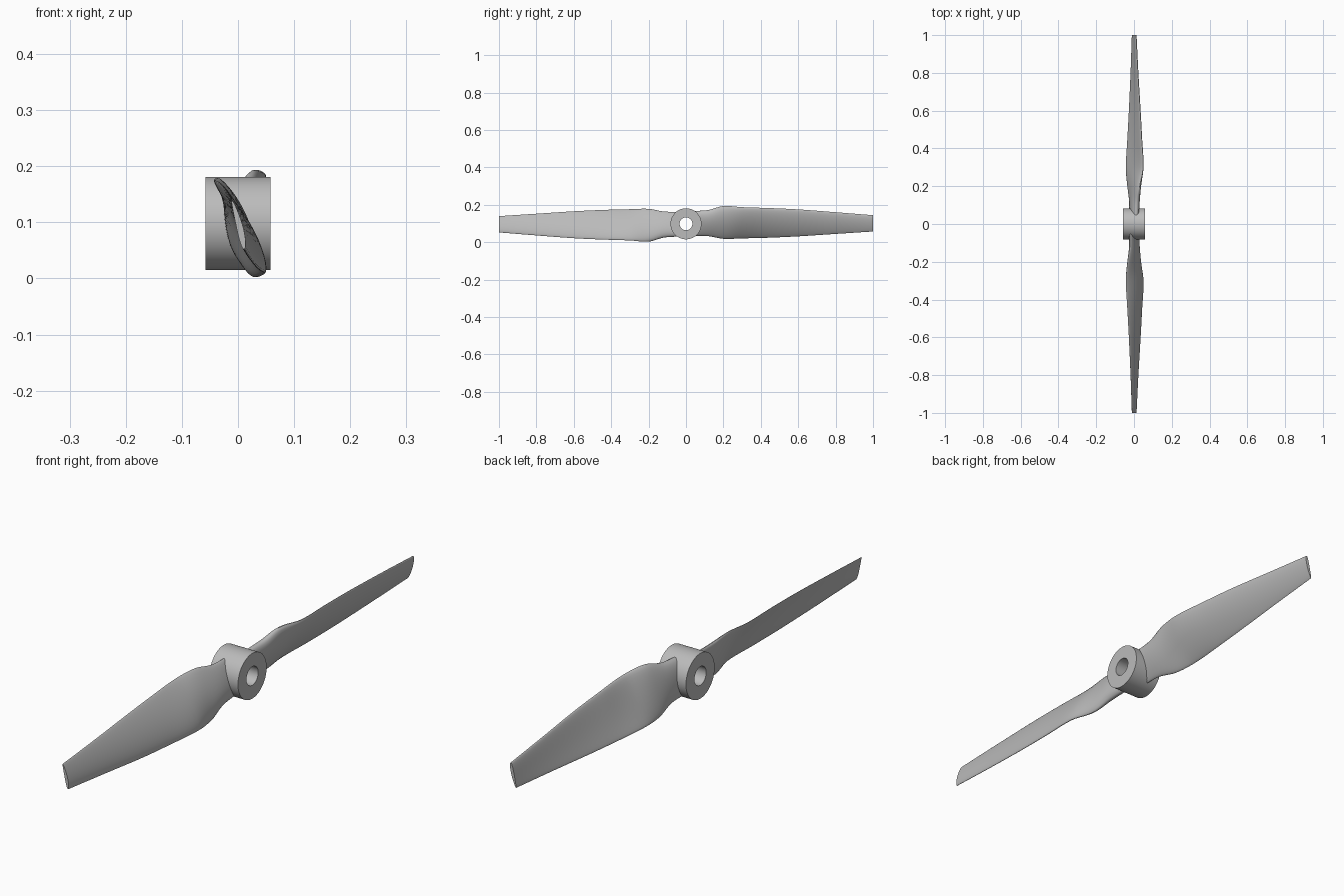
import bpy, bmesh, math
from mathutils import Matrix, Vector

if "Cube" in bpy.data.objects:
    bpy.data.objects.remove(bpy.data.objects["Cube"], do_unlink=True)

AXIS_Z = 0.098
grey = bpy.data.materials.new("satin grey")
grey.use_nodes = True
colour = (0.5, 0.5, 0.5, 1)
grey.diffuse_color = colour
grey.node_tree.nodes["Principled BSDF"].inputs["Base Color"].default_value = colour


def finish(bm, name, turn=0.0):
    """Turn the part about the shaft, lift it to the shaft height and smooth it."""
    bm.transform(Matrix.Translation((0, 0, AXIS_Z)) @ Matrix.Rotation(turn, 4, "X"))
    bmesh.ops.recalc_face_normals(bm, faces=bm.faces[:])
    mesh = bpy.data.meshes.new(name)
    bm.to_mesh(mesh)
    bm.free()
    mesh.materials.append(grey)
    obj = bpy.data.objects.new(name, mesh)
    bpy.context.collection.objects.link(obj)
    bpy.ops.object.select_all(action="DESELECT")
    obj.select_set(True)
    bpy.context.view_layer.objects.active = obj
    bpy.ops.object.shade_smooth_by_angle(angle=math.radians(40))


def loft(bm, rings, closed):
    """Skin rings of points, either capped or joined end to end."""
    loops = [[bm.verts.new(p) for p in ring] for ring in rings]
    n = len(loops[0])
    pairs = list(zip(loops, loops[1:]))
    if closed:
        pairs.append((loops[-1], loops[0]))
    else:
        bm.faces.new(loops[0])
        bm.faces.new(loops[-1])
    for a, b in pairs:
        for i in range(n):
            j = (i + 1) % n
            bm.faces.new((a[i], a[j], b[j], b[i]))


# Hub: a bored cylinder along x
bm = bmesh.new()
profile = [(-0.058, 0.083), (0.058, 0.083), (0.058, 0.034), (-0.058, 0.034)]
angles = [math.tau * i / 64 for i in range(64)]
loft(bm, [[(x, r * math.cos(a), r * math.sin(a)) for a in angles] for x, r in profile], True)
finish(bm, "hub")

# Blade stations: radius, trailing edge x z, leading edge x z, thickness, camber
STATIONS = [
    (0.045, -0.020, 0.064, 0.014, -0.068, 0.042, 0.000),
    (0.12, -0.022, 0.066, 0.018, -0.074, 0.044, 0.002),
    (0.20, -0.034, 0.080, 0.030, -0.095, 0.036, 0.006),
    (0.30, -0.043, 0.078, 0.048, -0.089, 0.024, 0.008),
    (0.45, -0.035, 0.074, 0.041, -0.084, 0.020, 0.007),
    (0.60, -0.027, 0.067, 0.033, -0.077, 0.017, 0.006),
    (0.80, -0.018, 0.054, 0.021, -0.062, 0.014, 0.004),
    (1.00, -0.011, 0.041, 0.011, -0.046, 0.012, 0.002),
]


def smooth_stations(steps=6):
    """Interpolate the stations with a spline."""
    pts = [Vector(s) for s in STATIONS]
    pts = [pts[0]] + pts + [pts[-1]]
    for a, b, c, d in zip(pts, pts[1:], pts[2:], pts[3:]):
        for k in range(steps):
            t = k / steps
            m0 = (c - a) * (c[0] - b[0]) / (c[0] - a[0])
            m1 = (d - b) * (c[0] - b[0]) / (d[0] - b[0])
            yield (b * (2 * t**3 - 3 * t**2 + 1) + m0 * (t**3 - 2 * t**2 + t)
                   + c * (3 * t**2 - 2 * t**3) + m1 * (t**3 - t**2))
    yield pts[-1]


def section(station, n=32):
    """Cambered foil, rounded at the leading edge and thinner at the trailing edge."""
    r, tx, tz, lx, lz, thick, camber = station
    lead, trail = Vector((lx, -r, lz)), Vector((tx, -r, tz))
    chord = trail - lead
    out = Vector((chord.z, 0, -chord.x)).normalized()
    ring = []
    for i in range(n):
        a = math.tau * i / n
        t = (1 - math.cos(a)) / 2
        offset = thick / 2 * math.sin(a) * (1.25 - 0.6 * t) + camber * 4 * t * (1 - t)
        ring.append(lead + chord * t + out * offset)
    return ring


# Two blades half a turn apart
for name, turn in (("front_blade", 0.0), ("rear_blade", math.pi)):
    bm = bmesh.new()
    loft(bm, [section(s) for s in smooth_stations()], False)
    finish(bm, name, turn)
